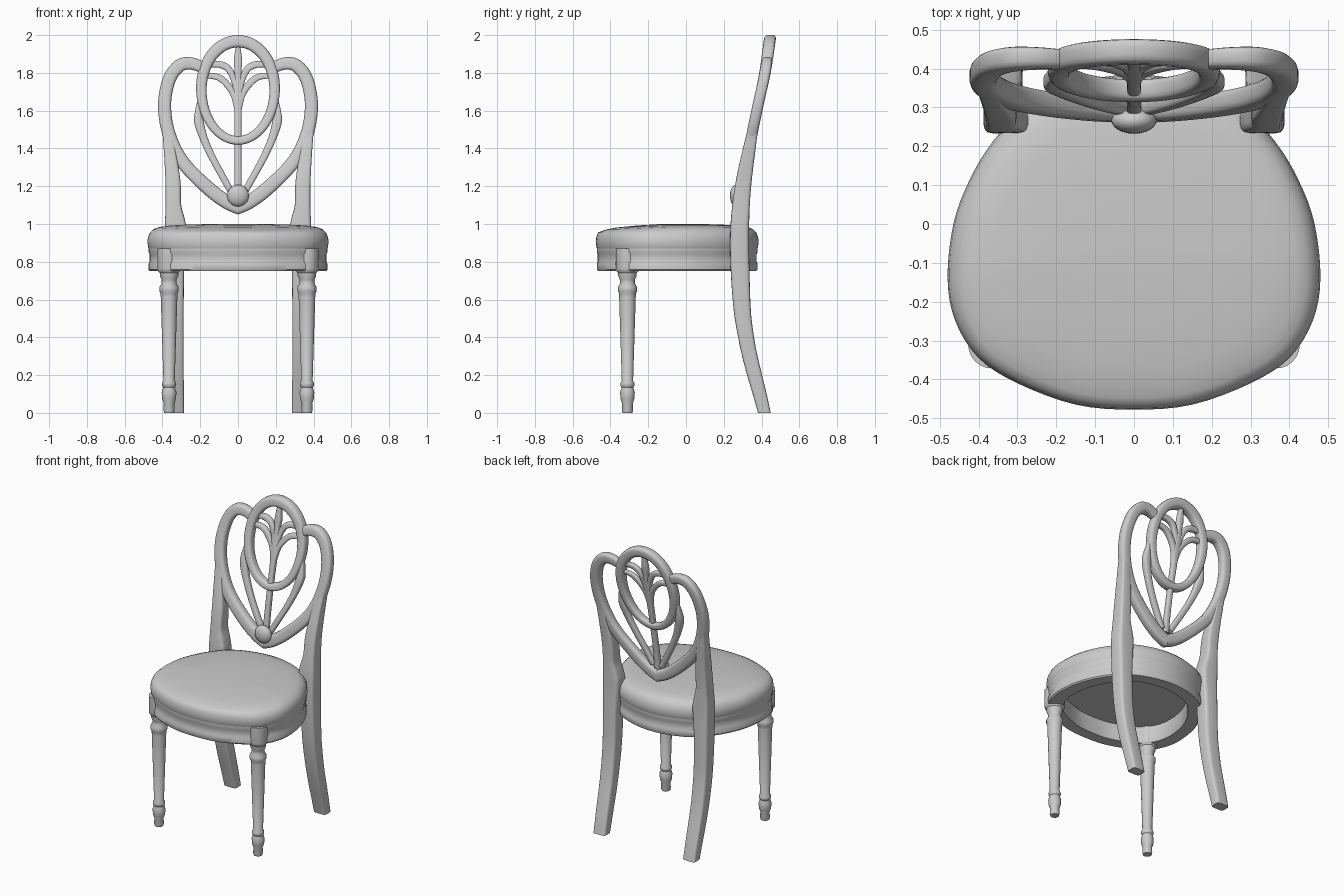
import bpy, bmesh, math
from mathutils import Vector

if "Cube" in bpy.data.objects:
    bpy.data.objects.remove(bpy.data.objects["Cube"], do_unlink=True)

grey = bpy.data.materials.new("light_grey")
grey.use_nodes = True
COLOUR = (0.6, 0.6, 0.6, 1)
grey.diffuse_color = COLOUR
grey.node_tree.nodes["Principled BSDF"].inputs["Base Color"].default_value = COLOUR


def finish(name, bm, angle=40):
    bmesh.ops.recalc_face_normals(bm, faces=bm.faces)
    mesh = bpy.data.meshes.new(name)
    bm.to_mesh(mesh)
    bm.free()
    obj = bpy.data.objects.new(name, mesh)
    bpy.context.collection.objects.link(obj)
    mesh.materials.append(grey)
    bpy.ops.object.select_all(action='DESELECT')
    obj.select_set(True)
    bpy.context.view_layer.objects.active = obj
    bpy.ops.object.shade_smooth_by_angle(angle=math.radians(angle))
    return obj


def loft(name, rings, closed=False, angle=40):
    """Skin a row of equal rings, joined end to end or capped."""
    bm = bmesh.new()
    rows = [[bm.verts.new(p) for p in ring] for ring in rings]
    n = len(rows[0])
    pairs = list(zip(rows, rows[1:])) + ([(rows[-1], rows[0])] if closed else [])
    for a, b in pairs:
        for i in range(n):
            j = (i + 1) % n
            bm.faces.new((a[i], a[j], b[j], b[i]))
    if not closed:
        bm.faces.new(rows[0])
        bm.faces.new(rows[-1])
    return finish(name, bm, angle)


def smooth(points, steps, closed=False):
    """Catmull-Rom curve through points of any dimension."""
    pts = [Vector(p) for p in points]
    n = len(pts)
    out = []
    for i in range(n if closed else n - 1):
        if closed:
            p0, p1, p2, p3 = (pts[(i + k) % n] for k in (-1, 0, 1, 2))
        else:
            p0, p1, p2, p3 = (pts[min(max(i + k, 0), n - 1)] for k in (-1, 0, 1, 2))
        for s in range(steps):
            t = s / steps
            out.append(0.5 * (2 * p1 + (p2 - p0) * t + (2 * p0 - 5 * p1 + 4 * p2 - p3) * t * t
                              + (3 * p1 - p0 - 3 * p2 + p3) * t ** 3))
    return out if closed else out + [pts[-1]]


# Rake of the back and rear legs: (height, y)
RAKE = smooth([(0, .415), (.1, .39), (.2, .363), (.3, .338), (.4, .318), (.55, .297), (.8, .285),
               (1, .285), (1.2, .302), (1.4, .335), (1.6, .375), (1.8, .418), (2, .447)], 6)


def rake(z):
    for a, b in zip(RAKE, RAKE[1:]):
        if z <= b.x:
            return a.y + (b.y - a.y) * (z - a.x) / (b.x - a.x)
    return RAKE[-1].y


def bar(name, pts, side=1, closed=False, power=0.6, shift=0, sides=16, steps=6):
    """Sweep a rounded section along (x, z, width, depth) points on the raked back."""
    path = smooth(pts, steps, closed)
    n = len(path)
    rings = []
    for i, p in enumerate(path):
        a = path[(i - 1) % n] if closed else path[max(i - 1, 0)]
        b = path[(i + 1) % n] if closed else path[min(i + 1, n - 1)]
        tan = Vector((b[0] - a[0], b[1] - a[1])).normalized()
        ring = []
        for k in range(sides):
            t = math.tau * (k + .5) / sides
            u, v = (math.copysign(abs(f) ** power, f) for f in (math.cos(t), math.sin(t)))
            x = p[0] - tan.y * u * p[2] / 2
            z = max(p[1] + tan.x * u * p[2] / 2, 0)
            ring.append((side * x, rake(z) + shift + v * p[3] / 2, z))
        rings.append(ring)
    return loft(name, rings, closed)


# Seat outline, right half mirrored to the left
half = [(0, -.478), (.15, -.465), (.3, -.41), (.4, -.345), (.46, -.25), (.48, -.14),
        (.465, 0), (.425, .11), (.365, .21), (.27, .31), (.14, .365), (0, .385)]
outline = smooth(half + [(-x, y) for x, y in half[-2:0:-1]], 4, True)


def seat_ring(scale, z, droop=0):
    ring = []
    for p in outline:
        y = -.05 + (p.y + .05) * scale
        ring.append((p.x * scale, y, z - droop * max(0, -.1 - y)))
    return ring


loft("seat_apron", [seat_ring(s, z) for s, z in
     [(.79, .87), (.79, .76), (.8, .75), (.97, .75), (.985, .758), (.985, .79), (.975, .80),
      (.975, .84), (.985, .85), (.985, .87)]], closed=True)
loft("seat_cushion", [seat_ring(s, z, d) for s, z, d in
     [(.78, .86, 0), (.975, .86, 0), (.99, .875, 0), (1, .905, 0), (.992, .932, 0), (.97, .955, 0),
      (.93, .973, .03), (.87, .984, .04), (.75, .992, .04), (.5, .998, .04), (.2, 1, 0)]], angle=60)

# Turned front legs: (radius, height)
turning = [(.026, 0), (.03, .012), (.028, .05), (.037, .075), (.039, .11), (.031, .135), (.037, .145),
           (.037, .158), (.03, .17), (.044, .615), (.044, .63), (.051, .645), (.051, .665), (.039, .685),
           (.04, .705), (.049, .725), (.049, .74), (.06, .752), (.062, .765), (.062, .87)]

for side, tag in ((1, "left"), (-1, "right")):
    loft("front_leg_" + tag,
         [[(side * .365 + r * math.cos(math.tau * k / 24), -.31 + r * math.sin(math.tau * k / 24), z)
           for k in range(24)] for r, z in turning])
    # Rear leg running up into the stile
    bar("rear_leg_" + tag,
        [(.33, 0, .088, .068), (.333, .2, .092, .08), (.335, .4, .095, .085), (.335, .75, .1, .1),
         (.33, .95, .115, .1), (.334, 1.02, .106, .098), (.342, 1.1, .083, .093),
         (.344, 1.22, .08, .085), (.358, 1.36, .066, .072), (.376, 1.5, .05, .055)],
        side, power=.35)
    # Half of the heart-shaped frame
    bar("heart_frame_" + tag,
        [(-.012, 1.085, .075, .06), (.06, 1.117, .075, .06), (.15, 1.183, .075, .06), (.27, 1.3, .072, .06),
         (.335, 1.4, .07, .06), (.377, 1.52, .07, .06), (.388, 1.65, .07, .06), (.362, 1.77, .07, .06),
         (.31, 1.838, .07, .06), (.25, 1.85, .066, .055), (.19, 1.83, .06, .05)], side)
    # Side strut swelling into a leaf beside the oval
    bar("side_strut_" + tag,
        [(.03, 1.16, .035, .035), (.075, 1.24, .036, .035), (.135, 1.35, .038, .035),
         (.18, 1.45, .042, .038), (.207, 1.54, .05, .045), (.212, 1.6, .03, .04), (.205, 1.66, .015, .03)], side)
    # Leaves fanning out inside the oval
    bar("lower_leaf_" + tag,
        [(.005, 1.61, .03, .03), (.025, 1.69, .034, .032), (.07, 1.752, .036, .032),
         (.115, 1.78, .034, .03), (.18, 1.785, .026, .028)], side)
    bar("upper_leaf_" + tag,
        [(.005, 1.66, .03, .03), (.018, 1.75, .032, .032), (.05, 1.82, .036, .034),
         (.1, 1.845, .036, .032), (.16, 1.84, .026, .03)], side)

# Oval hoop, heavier at the top and narrower below
hoop = []
for k in range(16):
    t = math.tau * k / 16
    top = (1 + math.sin(t)) / 2
    hoop.append(((.2 - .012 * (1 - top)) * math.cos(t) + 0, 1.705 + .263 * math.sin(t),
                 .046 + .02 * top, .056 + .008 * top))
bar("oval_hoop", hoop, closed=True, steps=4)

# Central stem and middle leaf
bar("centre_stem", [(0, 1.14, .04, .035), (0, 1.35, .035, .035), (0, 1.58, .038, .035),
                    (0, 1.68, .05, .035), (0, 1.8, .035, .035), (0, 1.86, .045, .035), (0, 1.94, .025, .03)])

# Carved boss at the point of the heart
bm = bmesh.new()
bmesh.ops.create_uvsphere(bm, u_segments=24, v_segments=12, radius=1)
for v in bm.verts:
    v.co = (v.co.x * .058, rake(1.15) - .03 + v.co.y * .034, 1.15 + v.co.z * .058)
finish("heart_boss", bm)
